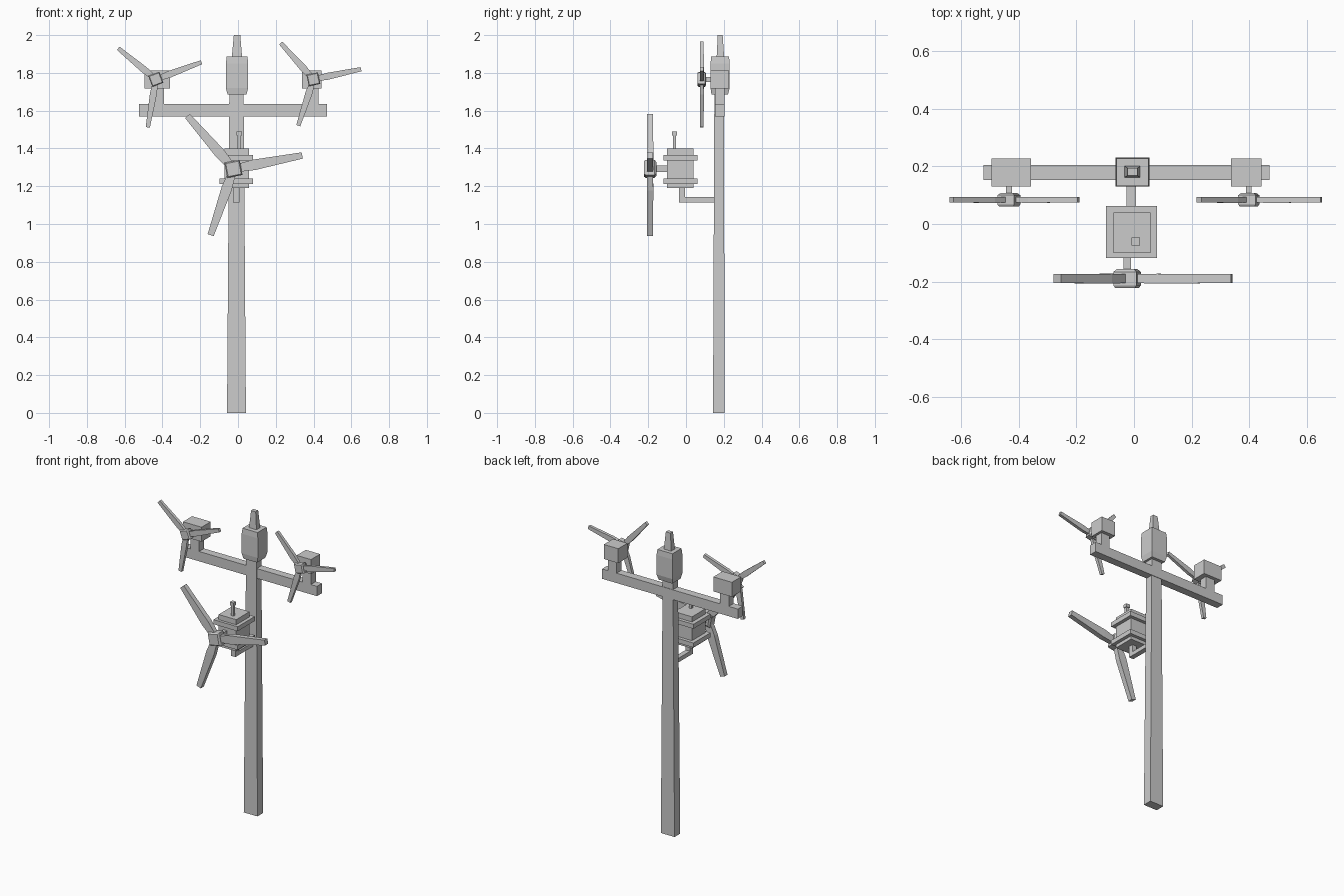
import bpy, bmesh, math
from mathutils import Matrix, Vector

if "Cube" in bpy.data.objects:
    bpy.data.objects.remove(bpy.data.objects["Cube"])


def loft(name, sections, matrix=None):
    """Skin rectangular sections (x0, x1, y0, y1, z), listed bottom to top."""
    bm = bmesh.new()
    rings = [[bm.verts.new(p) for p in
              ((x0, y0, z), (x1, y0, z), (x1, y1, z), (x0, y1, z))]
             for x0, x1, y0, y1, z in sections]
    bm.faces.new(rings[0][::-1])
    bm.faces.new(rings[-1])
    for a, b in zip(rings, rings[1:]):
        for i in range(4):
            j = (i + 1) % 4
            bm.faces.new((a[i], a[j], b[j], b[i]))
    if matrix:
        bm.transform(matrix)
    bmesh.ops.recalc_face_normals(bm, faces=bm.faces)
    mesh = bpy.data.meshes.new(name)
    bm.to_mesh(mesh)
    bm.free()
    obj = bpy.data.objects.new(name, mesh)
    bpy.context.collection.objects.link(obj)
    return obj


def box(name, x0, x1, y0, y1, z0, z1):
    return loft(name, [(x0, x1, y0, y1, z0), (x0, x1, y0, y1, z1)])


def square(w, d, z):
    return (-w / 2, w / 2, -d / 2, d / 2, z)


def rotor(name, center, radius, base_angle, hub, hub_depth, blade, thick, shaft, back):
    """Three-bladed rotor facing -y; angles run counter-clockwise from +x."""
    at = Matrix.Translation(Vector(center))
    face = Matrix.Rotation(math.radians(90), 4, 'X')      # local z -> -y
    spin = Matrix.Rotation(math.radians(-base_angle), 4, 'Y')
    h = hub_depth / 2
    loft(name + "_hub", [square(hub * .75, hub * .75, -h), square(hub, hub, -h * .7),
                         square(hub, hub, h * .7), square(hub * .85, hub * .85, h)],
         at @ spin @ face)
    loft(name + "_shaft", [square(shaft, shaft * 1.3, center[1] - back),
                           square(shaft, shaft * 1.3, 0)], at @ face)
    for i in range(3):
        turn = Matrix.Rotation(math.radians(90 - base_angle - 120 * i), 4, 'Y')
        loft(f"{name}_blade_{i + 1}",
             [square(blade * .75, thick * .9, hub * .3),
              square(blade, thick, radius * .3),
              square(blade * .6, thick * .9, radius)], at @ turn)


# Mast, head box and spike
loft("mast", [(-.058, .042, .143, .203, 0), (-.046, .03, .15, .202, 1.69)])
loft("mast_head", [(-.055, .045, .135, .222, 1.685), (-.064, .054, .13, .231, 1.72),
                   (-.064, .054, .13, .231, 1.85), (-.06, .05, .133, .228, 1.886)])
loft("mast_spike", [(-.033, .022, .162, .202, 1.88), (-.022, .012, .168, .194, 2.0)])

# Crossarm with two small generators
box("crossarm", -.523, .472, .153, .205, 1.57, 1.635)
for side, x0, x1, p0, p1, hub_x, angle in (
        ("left", -.495, -.359, -.457, -.392, -.435, 20.5),
        ("right", .338, .443, .365, .427, .399, 12)):
    box(side + "_generator_post", p0, p1, .153, .205, 1.63, 1.72)
    box(side + "_generator", x0, x1, .131, .227, 1.717, 1.813)
    rotor(side + "_rotor", (hub_x, .084, 1.766), .258, angle,
          .062, .046, .037, .021, .02, .135)

# Large generator with its flanges
box("main_generator", -.072, .057, -.1, .04, 1.19, 1.4)
for label, z0, z1 in (("lower", 1.212, 1.242), ("upper", 1.336, 1.366)):
    box(label + "_flange", -.098, .08, -.118, .062, z0, z1)
rotor("main_rotor", (-.024, -.19, 1.292), .371, 11,
      .082, .066, .056, .034, .026, -.095)

# Antenna on the large generator
box("antenna_rod", -.003, .016, -.069, -.052, 1.395, 1.475)
box("antenna_tip", -.008, .02, -.074, -.047, 1.468, 1.49)

# Bracket joining the large generator to the mast
box("bracket_upright", -.026, .007, -.037, -.006, 1.115, 1.195)
box("bracket_arm", -.026, .007, -.01, .155, 1.115, 1.142)
